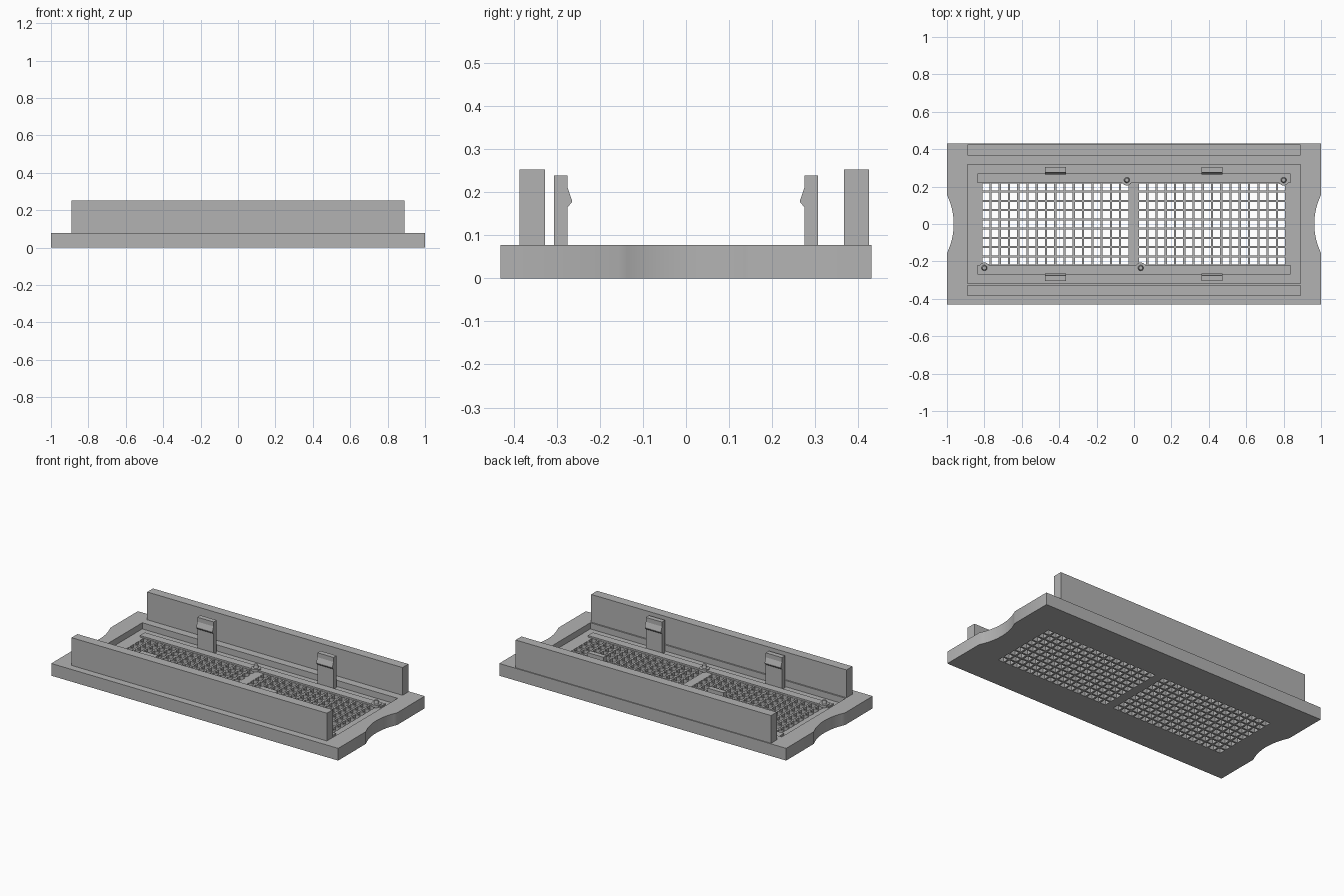
import bpy, bmesh, math

if "Cube" in bpy.data.objects:
    bpy.data.objects.remove(bpy.data.objects["Cube"])

grey = bpy.data.materials.new("plain grey")
grey.diffuse_color = (0.45, 0.45, 0.45, 1)
grey.use_nodes = True
grey.node_tree.nodes["Principled BSDF"].inputs["Base Color"].default_value = grey.diffuse_color

BASE_TOP, FLOOR, RIB_TOP = 0.077, 0.038, 0.048


def finish(name, bm):
    bmesh.ops.recalc_face_normals(bm, faces=bm.faces)
    me = bpy.data.meshes.new(name)
    bm.to_mesh(me)
    bm.free()
    me.materials.append(grey)
    ob = bpy.data.objects.new(name, me)
    bpy.context.collection.objects.link(ob)
    return ob


def add_box(bm, x0, x1, y0, y1, z0, z1):
    vs = bmesh.ops.create_cube(bm, size=1)["verts"]
    for v in vs:
        v.co.x = x1 if v.co.x > 0 else x0
        v.co.y = y1 if v.co.y > 0 else y0
        v.co.z = z1 if v.co.z > 0 else z0


def box(name, *dims):
    bm = bmesh.new()
    add_box(bm, *dims)
    return finish(name, bm)


def prism(name, points, offset):
    bm = bmesh.new()
    face = bm.faces.new([bm.verts.new(p) for p in points])
    out = bmesh.ops.extrude_face_region(bm, geom=[face])["geom"]
    moved = [v for v in out if isinstance(v, bmesh.types.BMVert)]
    bmesh.ops.translate(bm, verts=moved, vec=offset)
    return finish(name, bm)


def cut(target, cutter):
    cutter.hide_render = True
    mod = target.modifiers.new("cut", "BOOLEAN")
    mod.operation, mod.solver, mod.object = "DIFFERENCE", "EXACT", cutter
    bpy.context.view_layer.objects.active = target
    bpy.ops.object.modifier_apply(modifier=mod.name)
    bpy.data.objects.remove(cutter)


def smooth(ob):
    bpy.ops.object.select_all(action="DESELECT")
    ob.select_set(True)
    bpy.context.view_layer.objects.active = ob
    bpy.ops.object.shade_smooth_by_angle(angle=math.radians(25))


# Base plate with a shallow arc scooped from each end
half, depth = 0.155, 0.036
radius = (half ** 2 + depth ** 2) / (2 * depth)
sweep = math.asin(half / radius)
arc = []
for i in range(17):
    a = -sweep + 2 * sweep * i / 16
    arc.append((1 - depth + radius * (1 - math.cos(a)), radius * math.sin(a)))
right = [(1, -0.431)] + arc + [(1, 0.431)]
outline = right + [(-x, -y) for x, y in right]
base = prism("base_plate", [(x, y, 0) for x, y in outline], (0, 0, BASE_TOP))

# Recessed tray
cut(base, box("tray_cutter", -0.89, 0.89, -0.318, 0.318, FLOOR, 0.2))

# Two panels of square vent holes
PITCH, HOLE = 0.0495, 0.038
bm = bmesh.new()
for start in (-0.811, 0.027):
    for col in range(16):
        for row in range(9):
            x = start + col * PITCH
            y = (row - 4) * PITCH - HOLE / 2
            add_box(bm, x, x + HOLE, y, y + HOLE, -0.1, 0.1)
cut(base, finish("vent_cutter", bm))
smooth(base)

# Upright long walls
box("front_wall", -0.89, 0.89, -0.386, -0.327, BASE_TOP, 0.252)
box("back_wall", -0.89, 0.89, 0.367, 0.425, BASE_TOP, 0.252)

# Support ribs and barbed clips, mirrored front to back
clip = [(0.306, FLOOR), (0.306, 0.239), (0.275, 0.239), (0.275, 0.211),
        (0.265, 0.182), (0.265, 0.176), (0.275, 0.165), (0.275, FLOOR)]
for side, s in (("front", -1), ("back", 1)):
    y0, y1 = sorted((0.22 * s, 0.27 * s))
    box(side + "_rib", -0.838, 0.838, y0, y1, FLOOR, RIB_TOP)
    for hand, x in (("left", -0.476), ("right", 0.36)):
        prism(f"{side}_{hand}_clip", [(x, y * s, z) for y, z in clip], (0.113, 0, 0))

# Locating posts with a thinner pin on top
for i, (x, y) in enumerate([(-0.038, 0.235), (0.8, 0.235), (-0.8, -0.235), (0.036, -0.235)]):
    for part, r, z0, z1 in (("post", 0.029, FLOOR, 0.054), ("pin", 0.015, 0.054, 0.075)):
        bm = bmesh.new()
        bmesh.ops.create_cone(bm, cap_ends=True, segments=24, radius1=r,
                              radius2=r if part == "post" else r * 0.7, depth=z1 - z0)
        bmesh.ops.translate(bm, verts=bm.verts, vec=(x, y, (z0 + z1) / 2))
        smooth(finish(f"locating_{part}_{i + 1}", bm))
